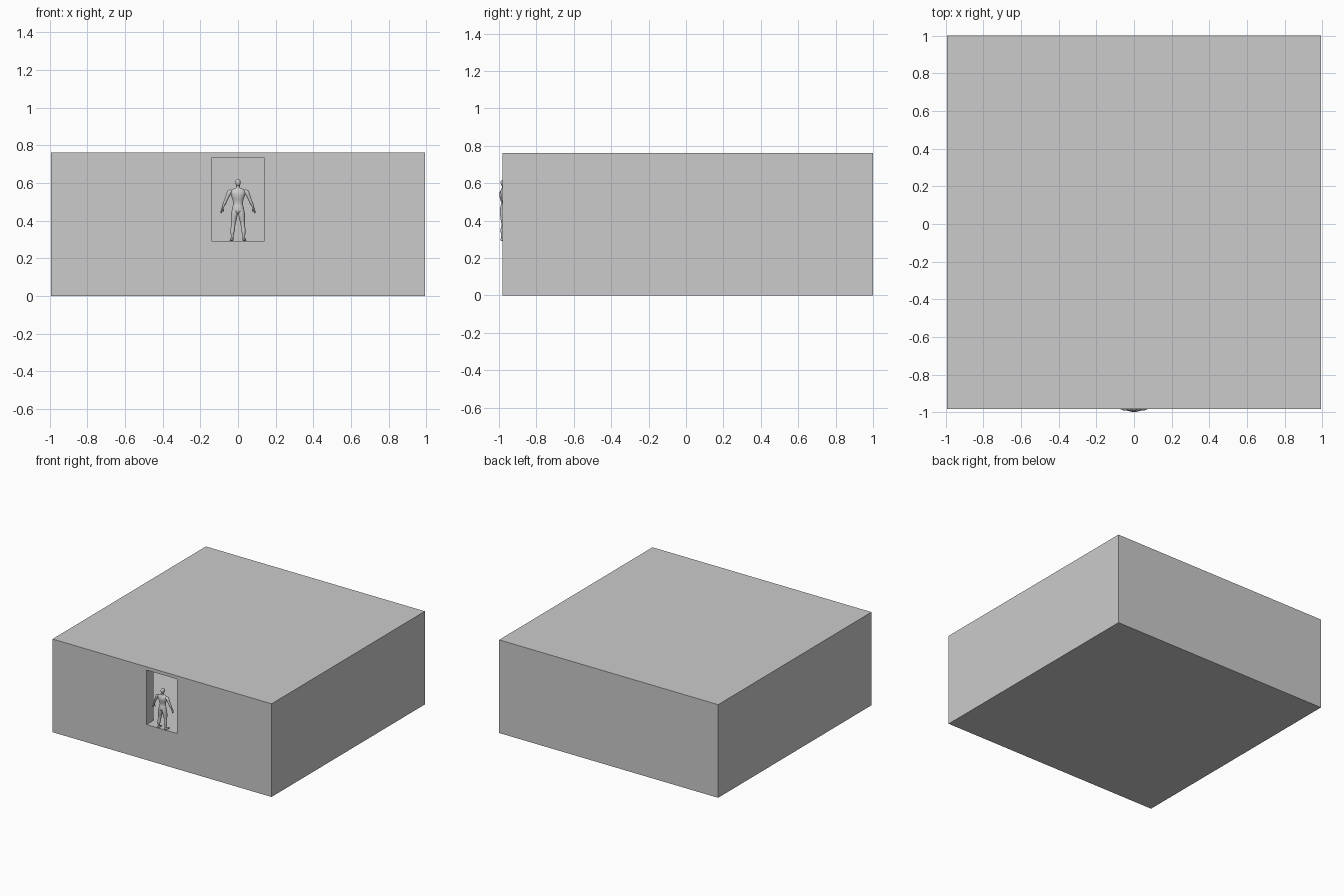
import bpy, bmesh, math
from mathutils import Vector

FLOOR, EAVE, TOP = 0.29, 0.735, 0.762
X, Y0, Y1, WALL = 0.991, -0.982, 1.0, 0.09


def make(name, bm):
    bmesh.ops.recalc_face_normals(bm, faces=bm.faces)
    me = bpy.data.meshes.new(name)
    bm.to_mesh(me)
    bm.free()
    ob = bpy.data.objects.new(name, me)
    bpy.context.collection.objects.link(ob)
    return ob


def box(name, lo, hi):
    bm = bmesh.new()
    bmesh.ops.create_cube(bm, size=1)
    for v in bm.verts:
        v.co = [(a + b) / 2 + c * (b - a) for a, b, c in zip(lo, hi, v.co)]
    return make(name, bm)


def cut(ob, cutter):
    m = ob.modifiers.new("cut", 'BOOLEAN')
    m.operation, m.solver, m.object = 'DIFFERENCE', 'EXACT', cutter
    cutter.hide_render = True
    cutter.hide_set(True)


def loft(name, secs, mirror=False, flat=Vector((0, 1, 0)), n=16):
    """Tube through sections (x, y, z, width radius, depth radius)."""
    bm = bmesh.new()
    rings = []
    for i, (x, y, z, rw, rd) in enumerate(secs):
        a, b = secs[max(i - 1, 0)], secs[min(i + 1, len(secs) - 1)]
        t = (Vector(b[:3]) - Vector(a[:3])).normalized()
        side = flat.cross(t).normalized()
        rings.append([bm.verts.new(Vector((x, y, z))
                      + side * rw * math.cos(k * math.tau / n)
                      + flat * rd * math.sin(k * math.tau / n)) for k in range(n)])
    for r, s in zip(rings, rings[1:]):
        for k in range(n):
            bm.faces.new((r[k], r[(k + 1) % n], s[(k + 1) % n], s[k]))
    bm.faces.new(rings[0])
    bm.faces.new(rings[-1])
    ob = make(name, bm)
    for p in ob.data.polygons:
        p.use_smooth = len(p.vertices) == 4
    if mirror:
        ob.modifiers.new("mirror", 'MIRROR')
    return ob


# Building: solid base and walls around a hollow room, with a doorway in front
walls = box("walls", (-X, Y0, 0), (X, Y1, EAVE))
cut(walls, box("room_cutter", (-X + WALL, Y0 + WALL, FLOOR), (X - WALL, Y1 - WALL, EAVE + 0.1)))
cut(walls, box("door_cutter", (-0.139, Y0 - 0.1, FLOOR), (0.137, Y0 + WALL + 0.05, EAVE + 0.1)))
box("roof", (-X, Y0, EAVE), (X, Y1, TOP))

# Standing person in the doorway, facing into the room
C = -0.974
loft("torso", [
    (0, C, 0.436, 0.012, 0.010), (0, C - 0.001, 0.446, 0.030, 0.019),
    (0, C - 0.001, 0.460, 0.033, 0.021), (0, C + 0.001, 0.478, 0.028, 0.018),
    (0, C + 0.003, 0.495, 0.025, 0.016), (0, C, 0.515, 0.030, 0.020),
    (0, C - 0.001, 0.537, 0.038, 0.023), (0, C - 0.002, 0.553, 0.044, 0.020),
    (0, C - 0.002, 0.564, 0.034, 0.014), (0, C - 0.001, 0.573, 0.016, 0.012)])
loft("neck", [(0, C - 0.001, 0.565, 0.014, 0.012), (0, C, 0.578, 0.010, 0.010),
              (0, C + 0.002, 0.592, 0.010, 0.010)])
loft("head", [
    (0, C + 0.006, 0.578, 0.005, 0.008), (0, C + 0.004, 0.585, 0.010, 0.015),
    (0, C + 0.002, 0.595, 0.013, 0.018), (0, C + 0.001, 0.605, 0.0145, 0.019),
    (0, C + 0.001, 0.613, 0.012, 0.016), (0, C + 0.001, 0.618, 0.007, 0.009),
    (0, C + 0.001, 0.620, 0.002, 0.003)])
loft("arms", [
    (0.034, C - 0.003, 0.560, 0.007, 0.010), (0.044, C - 0.003, 0.553, 0.013, 0.014),
    (0.052, C - 0.003, 0.538, 0.011, 0.013), (0.059, C - 0.002, 0.521, 0.0095, 0.011),
    (0.066, C - 0.002, 0.505, 0.008, 0.009), (0.071, C, 0.494, 0.009, 0.009),
    (0.078, C + 0.003, 0.477, 0.006, 0.006), (0.081, C + 0.004, 0.469, 0.005, 0.005)],
    mirror=True)
loft("hands", [
    (0.081, C + 0.004, 0.471, 0.0045, 0.005), (0.084, C + 0.005, 0.462, 0.0055, 0.009),
    (0.087, C + 0.006, 0.452, 0.005, 0.009), (0.089, C + 0.006, 0.442, 0.0035, 0.006),
    (0.089, C + 0.006, 0.438, 0.001, 0.002)], mirror=True)
loft("thumbs", [(0.082, C + 0.011, 0.466, 0.004, 0.003), (0.078, C + 0.013, 0.455, 0.003, 0.003),
                (0.076, C + 0.014, 0.447, 0.0015, 0.0015)], mirror=True)
loft("legs", [
    (0.017, C - 0.001, 0.462, 0.014, 0.017), (0.018, C - 0.001, 0.442, 0.0175, 0.020),
    (0.021, C, 0.420, 0.0165, 0.019), (0.024, C + 0.001, 0.395, 0.0135, 0.016),
    (0.026, C + 0.001, 0.374, 0.011, 0.012), (0.028, C - 0.004, 0.352, 0.012, 0.014),
    (0.030, C - 0.005, 0.332, 0.009, 0.011), (0.031, C - 0.006, 0.310, 0.006, 0.008),
    (0.031, C - 0.006, 0.297, 0.007, 0.009)], mirror=True)
loft("feet", [
    (0.031, C - 0.018, 0.298, 0.003, 0.004), (0.031, C - 0.014, 0.299, 0.007, 0.0085),
    (0.032, C, 0.301, 0.008, 0.010), (0.034, C + 0.015, 0.2975, 0.009, 0.007),
    (0.036, C + 0.026, 0.2955, 0.009, 0.005), (0.036, C + 0.033, 0.294, 0.005, 0.003)],
    mirror=True, flat=Vector((0, 0, 1)))
